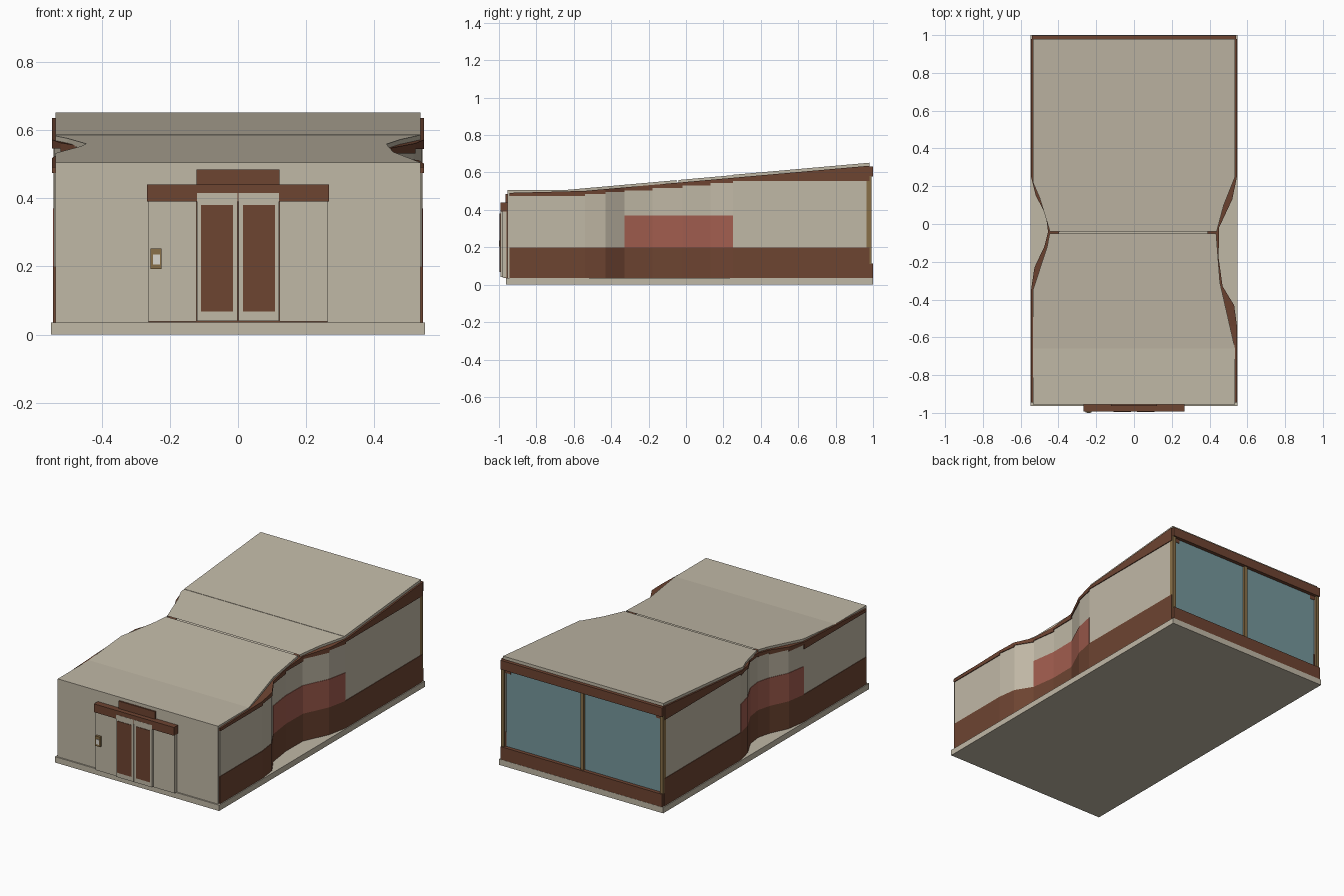
import bpy, bmesh

if "Cube" in bpy.data.objects:
    bpy.data.objects.remove(bpy.data.objects["Cube"], do_unlink=True)


def material(name, rgb):
    m = bpy.data.materials.new(name)
    m.use_nodes = True
    m.diffuse_color = (*rgb, 1)
    m.node_tree.nodes["Principled BSDF"].inputs["Base Color"].default_value = (*rgb, 1)
    return m


CREAM = material("cream", (0.53, 0.48, 0.38))
BROWN = material("dark brown", (0.155, 0.058, 0.031))
RED = material("brick red", (0.36, 0.11, 0.078))
GLASS = material("blue glass", (0.18, 0.31, 0.335))
TAN = material("bronze", (0.25, 0.16, 0.065))
PALE = material("pale grey", (0.7, 0.68, 0.62))


def finish(name, bm, mat):
    bmesh.ops.recalc_face_normals(bm, faces=bm.faces)
    mesh = bpy.data.meshes.new(name)
    bm.to_mesh(mesh)
    bm.free()
    mesh.materials.append(mat)
    ob = bpy.data.objects.new(name, mesh)
    bpy.context.collection.objects.link(ob)
    return ob


def add_hexa(bm, bottom, top):
    """Six-sided block from two loops of four corners."""
    b = [bm.verts.new(p) for p in bottom]
    t = [bm.verts.new(p) for p in top]
    bm.faces.new(b)
    bm.faces.new(t)
    for i in range(4):
        j = (i + 1) % 4
        bm.faces.new((b[i], b[j], t[j], t[i]))


def box(name, x, y, z, mat):
    bm = bmesh.new()
    flat = [(x[0], y[0]), (x[1], y[0]), (x[1], y[1]), (x[0], y[1])]
    add_hexa(bm, [(*p, z[0]) for p in flat], [(*p, z[1]) for p in flat])
    return finish(name, bm, mat)


def interp(points, y):
    """Distance from the centre line at y, along a list of (x, y)."""
    for (x0, y0), (x1, y1) in zip(points, points[1:]):
        if y <= y1:
            return x0 + (x1 - x0) * max(0, y - y0) / (y1 - y0)
    return points[-1][0]


def roof_z(y):
    return 0.505 + 0.145 * max(0, y + 0.66) / 1.64


BASE, SILL, RED_TOP = 0.035, 0.2, 0.37

# Plan curves of the side walls and of the roof edges, front to back
right_wall = [(.54, -.945), (.54, -.54), (.525, -.43), (.464, -.33), (.443, -.18),
              (.445, -.02), (.515, .13), (.54, .25), (.54, .98)]
left_wall = [(.54, -.945), (.54, -.35), (.522, -.23), (.47, -.12), (.45, -.04),
             (.462, .05), (.515, .15), (.54, .25), (.54, .98)]
right_roof = [(.535, -.955), (.535, -.66), (.455, -.31), (.435, -.05), (.475, .1),
              (.535, .25), (.535, .98)]
left_roof = [(.535, -.955), (.535, -.35), (.46, -.12), (.445, -.04), (.50, .14),
             (.535, .22), (.535, .98)]


def wall_band(name, path, side, low, high, out, depth, mat, first=0, last=None):
    """Band along a wall; low and high take the segment start and the point."""
    bm = bmesh.new()
    for a, b in list(zip(path, path[1:]))[first:last]:
        loops = []
        for height in (low, high):
            loops.append([(side * (p[0] + o), p[1], height(a[1], p[1]))
                          for p, o in ((a, out), (b, out), (b, out - depth), (a, out - depth))])
        add_hexa(bm, *loops)
    return finish(name, bm, mat)


def panel_top(start, y):
    return roof_z(start) - 0.031


def level(z):
    return lambda start, y: z


# Side walls: brown base, cream panels, red panels in the bay, brown fascia
for word, side, path, first in (("right", 1, right_wall, 3), ("left", -1, left_wall, 1)):
    wall_band(word + "_wall_base", path, side, level(BASE), level(SILL), .003, .03, BROWN)
    wall_band(word + "_wall_panels", path, side, level(SILL), panel_top, 0, .025, CREAM)
    wall_band(word + "_red_panels", path, side, level(SILL), level(RED_TOP),
              .003, .02, RED, first, -1)
    wall_band(word + "_fascia", path, side, panel_top,
              lambda start, y: roof_z(y) - 0.014, .005, .06, BROWN)


# Roof in two sheets meeting at a small step
def roof(name, ys, lift):
    bm = bmesh.new()
    for a, b in zip(ys, ys[1:]):
        flat = [(-interp(left_roof, a), a), (interp(right_roof, a), a),
                (interp(right_roof, b), b), (-interp(left_roof, b), b)]
        add_hexa(bm, [(x, y, roof_z(y) - 0.018 + lift) for x, y in flat],
                 [(x, y, roof_z(y) + lift) for x, y in flat])
    bmesh.ops.remove_doubles(bm, verts=bm.verts, dist=0.0001)
    # drop the inner partitions between roof strips
    inner = [f for f in bm.faces if all(len(e.link_faces) > 2 or
             e.calc_length() < 0.03 for e in f.edges)]
    bmesh.ops.delete(bm, geom=inner, context="FACES_ONLY")
    return finish(name, bm, CREAM)


roof("front_roof", [-.955, -.66, -.35, -.31, -.12, -.05, -.04, .1, .14, .22, .25], 0)
roof("back_roof", [.25, .98], 0.002)

# Ground slab and front wall
box("floor_slab", (-.548, .548), (-.963, 1), (0, BASE), CREAM)
box("front_wall", (-.535, .535), (-.955, -.93), (BASE, .488), CREAM)

# Entrance surround
box("entrance_core", (-.262, .262), (-.975, -.945), (BASE, .40), BROWN)
box("entrance_canopy", (-.267, .267), (-.992, -.945), (.39, .44), BROWN)
box("entrance_header", (-.122, .122), (-.964, -.945), (.43, .485), BROWN)
for word, s in (("right", 1), ("left", -1)):
    def span(a, b):
        return sorted((s * a, s * b))
    box(word + "_entrance_panel", span(.122, .264), (-.982, -.96), (.038, .39), CREAM)
    box(word + "_door", span(.002, .12), (-.993, -.96), (.04, .415), CREAM)
    box(word + "_door_pane", span(.015, .109), (-.996, -.99), (.068, .38), BROWN)

# Keypad beside the doors
box("keypad_case", (-.256, -.224), (-.997, -.98), (.192, .252), TAN)
box("keypad_face", (-.249, -.229), (-1.0, -.996), (.205, .235), PALE)

# Glazed back wall
box("back_sill", (-.54, .54), (.965, .999), (BASE, .112), BROWN)
box("back_lintel", (-.54, .54), (.965, .999), (.578, .633), BROWN)
box("back_window", (-.53, .53), (.965, .977), (.11, .58), GLASS)
for word, x in (("left", -.531), ("middle", 0), ("right", .531)):
    box(word + "_window_post", (x - .01, x + .01), (.965, .991), (.11, .58), TAN)
